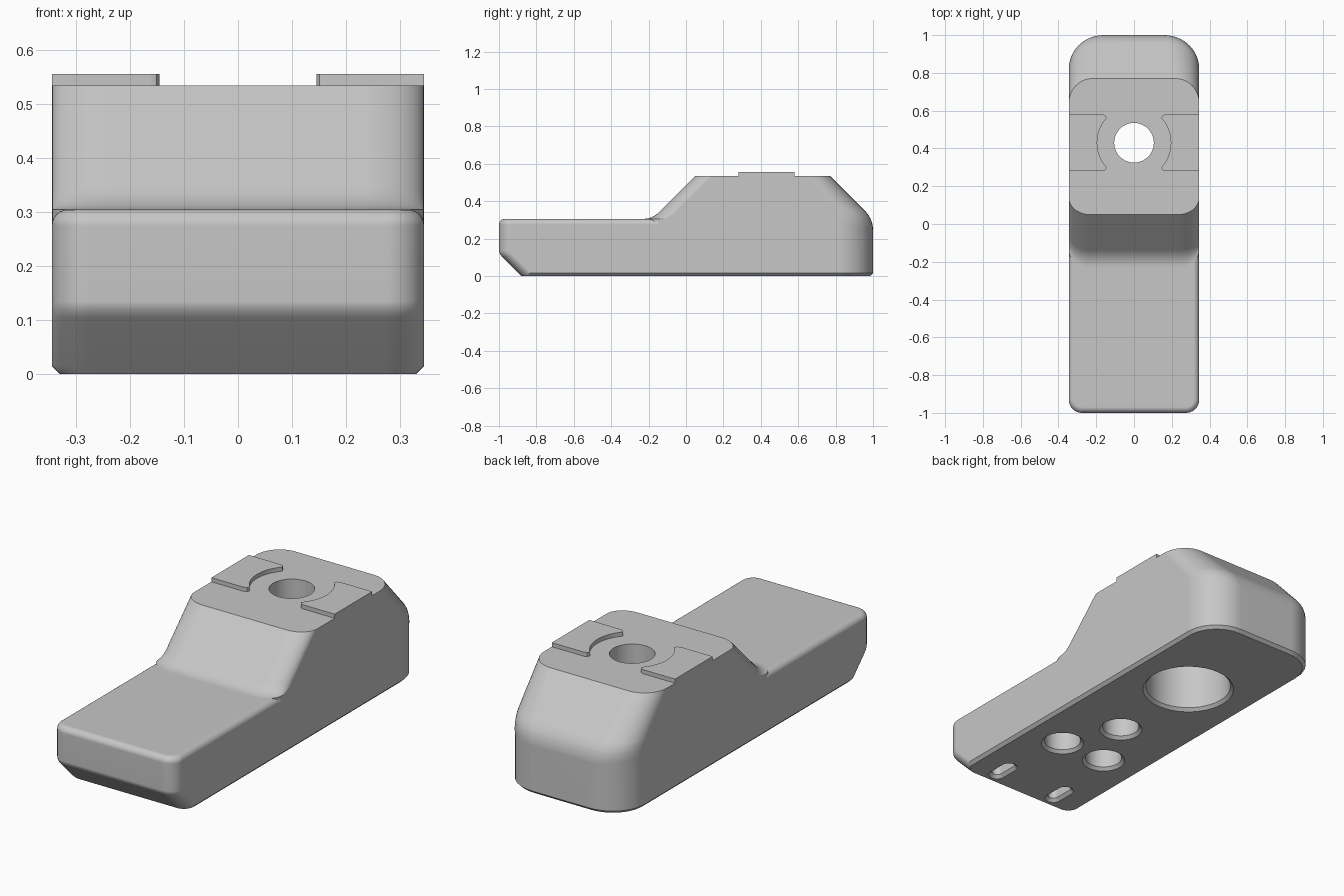
import bpy, bmesh, math

cube = bpy.data.objects.get("Cube")
if cube:
    bpy.data.objects.remove(cube, do_unlink=True)

grey = bpy.data.materials.new("plain_grey")
grey.use_nodes = True
colour = (0.57, 0.57, 0.57, 1)
grey.diffuse_color = colour
grey.node_tree.nodes["Principled BSDF"].inputs["Base Color"].default_value = colour

SEG = 10
WIDE = 0.345      # half width
SHELF = 0.305     # height of the low front shelf
TOP = 0.535       # height of the raised block
CHAMFER = 0.015


def ring(z, w, y0, y1, front, rear, x=0):
    """Rounded rectangle at height z; front and rear are (x, y) corner radii."""
    pts = []
    corners = [(1, -1, front, -90), (1, 1, rear, 0), (-1, 1, rear, 90), (-1, -1, front, 180)]
    for sx, sy, (rx, ry), start in corners:
        cx = sx * (w - rx)
        cy = y0 + ry if sy < 0 else y1 - ry
        for i in range(SEG + 1):
            a = math.radians(start + 90 * i / SEG)
            pts.append((x + cx + rx * math.cos(a), cy + ry * math.sin(a), z))
    return pts


def loft(name, rings):
    bm = bmesh.new()
    loops = [[bm.verts.new(p) for p in r] for r in rings]
    n = len(loops[0])
    for low, high in zip(loops, loops[1:]):
        for i in range(n):
            j = (i + 1) % n
            bm.faces.new((low[i], low[j], high[j], high[i]))
    bm.faces.new(loops[0][::-1])
    bm.faces.new(loops[-1])
    bmesh.ops.remove_doubles(bm, verts=bm.verts[:], dist=1e-5)
    bmesh.ops.recalc_face_normals(bm, faces=bm.faces[:])
    mesh = bpy.data.meshes.new(name)
    bm.to_mesh(mesh)
    bm.free()
    mesh.materials.append(grey)
    obj = bpy.data.objects.new(name, mesh)
    bpy.context.collection.objects.link(obj)
    return obj


def hole(name, x, y, r, depth, half=0.0, start=None):
    """Round hole or slot; from below it gets a chamfered mouth."""
    c = CHAMFER
    steps = [(-0.02, r + c + 0.02), (c, r), (depth, r)] if start is None else [(start, r), (depth, r)]
    return loft(name, [ring(z, q, y - half - q, y + half + q, (q, q), (q, q), x) for z, q in steps])


def combine(obj, other, operation):
    mod = obj.modifiers.new(other.name, 'BOOLEAN')
    mod.operation = operation
    mod.solver = 'EXACT'
    mod.object = other
    dg = bpy.context.evaluated_depsgraph_get()
    mesh = bpy.data.meshes.new_from_object(obj.evaluated_get(dg))
    obj.modifiers.clear()
    obj.data = mesh
    bpy.data.objects.remove(other, do_unlink=True)


def finish(obj):
    bpy.ops.object.select_all(action='DESELECT')
    obj.select_set(True)
    bpy.context.view_layer.objects.active = obj
    bpy.ops.object.shade_smooth_by_angle(angle=math.radians(28))
    mod = obj.modifiers.new("weighted_normals", 'WEIGHTED_NORMAL')
    mod.keep_sharp = True


# Low shelf: chamfered nose and rounded upper lip
def shelf_ring(z, nose, inset=0.0):
    r = 0.07 - inset
    return ring(z, WIDE - inset, nose + inset, 0.4, (r, r), (0.02, 0.02))


LIP = 0.03
nose = [(CHAMFER, -0.895), (0.105, -0.985), (0.12, -0.996), (0.135, -1)]
shelf = [shelf_ring(0, -0.88 - CHAMFER, CHAMFER)] + [shelf_ring(z, y) for z, y in nose]
for i in range(7):
    a = math.radians(90 * i / 6)
    shelf.append(shelf_ring(SHELF - LIP + LIP * math.sin(a), -1, LIP * (1 - math.cos(a))))
body = loft("body", shelf)


# Raised block: sloped front with a concave foot, sloped back with a rounded shoulder
def block_front(z):
    r = 0.12
    if z <= SHELF:
        return -0.23
    if z < 0.34:
        return -0.23 + math.sqrt(r * r - (r - z + SHELF) ** 2)
    return z - 0.485


def block_rear(z):
    r, start = 0.145, 0.245
    if z <= start:
        return 1.0
    if z < 0.3475:
        return 1 - r + math.sqrt(r * r - (z - start) ** 2)
    return 1.305 - z


def block_ring(z, inset=0.0):
    t = max(0, (z - 0.245) / (TOP - 0.245))
    rear = (0.185 - 0.06 * t - inset, 0.18 - 0.05 * t - inset)
    return ring(z, WIDE - inset, block_front(z) + inset, block_rear(z) - inset,
                (0.11 - inset, 0.09 - inset), rear)


levels = [CHAMFER, 0.245, 0.262, 0.28, 0.295, SHELF, 0.307, 0.312, 0.32, 0.33, 0.34, 0.3475, TOP]
block = loft("block", [block_ring(0, CHAMFER)] + [block_ring(z) for z in levels])
combine(body, block, 'UNION')

# Bores, round pockets and slots
cutters = [
    hole("large_bore", 0, 0.41, 0.205, 0.35),
    hole("through_hole", 0, 0.43, 0.105, 0.6, start=0.3),
    hole("rear_pocket", 0, -0.10, 0.088, 0.2),
]
for s in (-1, 1):
    cutters.append(hole("front_pocket", s * 0.13, -0.385, 0.088, 0.2))
    cutters.append(hole("slot", s * 0.178, -0.777, 0.026, 0.08, half=0.045))
for c in cutters:
    combine(body, c, 'DIFFERENCE')
finish(body)

# Raised locating pads with a curved inner edge
for side, s in (("left", 1), ("right", -1)):
    outline = [(WIDE, 0.28), (WIDE, 0.58), (0.165, 0.58), (0.151, 0.574), (0.145, 0.562)]
    for i in range(13):
        a = math.radians(40 - 80 * i / 12)
        outline.append((0.195 * math.cos(a), 0.43 + 0.195 * math.sin(a)))
    outline += [(x, 0.86 - y) for x, y in outline[4:1:-1]]
    pad = loft(side + "_locating_pad",
               [[(s * x, y, z) for x, y in outline] for z in (TOP, TOP + 0.021)])
    finish(pad)
